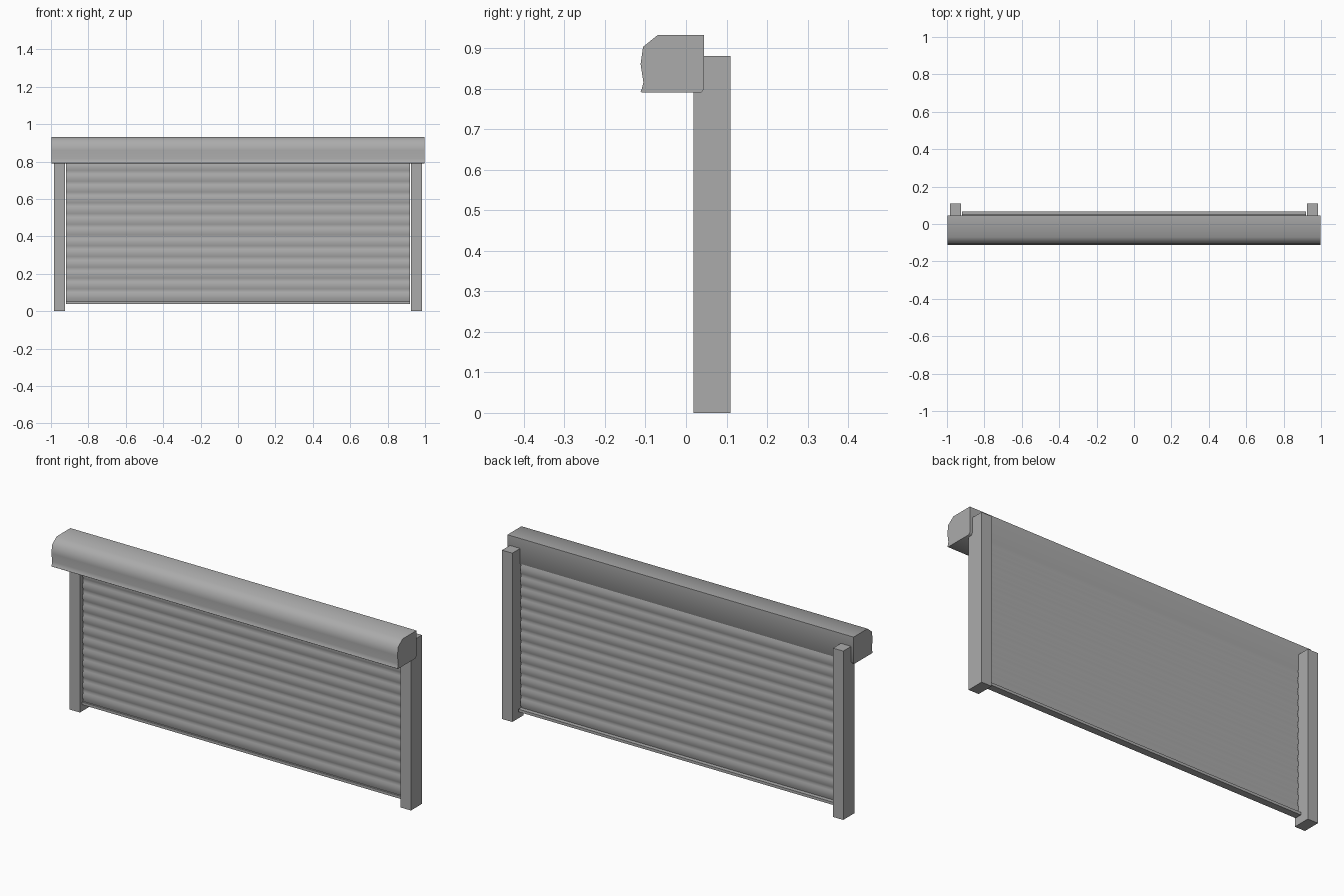
import bpy, bmesh, math

if "Cube" in bpy.data.objects:
    bpy.data.objects.remove(bpy.data.objects["Cube"])

# Mid-grey painted metal
metal = bpy.data.materials.new("grey_metal")
metal.diffuse_color = (0.41, 0.41, 0.41, 1)
metal.use_nodes = True
metal.node_tree.nodes["Principled BSDF"].inputs["Base Color"].default_value = metal.diffuse_color


def extrude_profile(name, pts, half, angle=40):
    """Sweep a closed (y, z) profile along x from -half to half."""
    bm = bmesh.new()
    face = bm.faces.new([bm.verts.new((-half, y, z)) for y, z in pts])
    ext = bmesh.ops.extrude_face_region(bm, geom=[face])
    verts = [g for g in ext["geom"] if isinstance(g, bmesh.types.BMVert)]
    bmesh.ops.translate(bm, verts=verts, vec=(2 * half, 0, 0))
    bmesh.ops.recalc_face_normals(bm, faces=bm.faces)
    me = bpy.data.meshes.new(name)
    bm.to_mesh(me)
    bm.free()
    ob = bpy.data.objects.new(name, me)
    bpy.context.collection.objects.link(ob)
    bpy.ops.object.select_all(action='DESELECT')
    ob.select_set(True)
    bpy.context.view_layer.objects.active = ob
    bpy.ops.object.shade_smooth_by_angle(angle=math.radians(angle))
    me.materials.append(metal)
    return ob


def box(name, lo, hi):
    bpy.ops.mesh.primitive_cube_add(size=1, location=[(a + b) / 2 for a, b in zip(lo, hi)])
    ob = bpy.context.object
    ob.name = name
    ob.scale = [b - a for a, b in zip(lo, hi)]
    ob.data.materials.append(metal)
    return ob


# Roller housing with rounded front and softened lower edges
extrude_profile("roller_housing", [
    (0.045, 0.80), (0.045, 0.932), (-0.07, 0.932), (-0.106, 0.903),
    (-0.112, 0.86), (-0.105, 0.815), (-0.109, 0.80), (-0.112, 0.793),
    (-0.108, 0.79), (0.038, 0.79)], 0.998, 62)

# Side guide rails
for side, s in (("left", -1), ("right", 1)):
    xs = sorted((s * 0.925, s * 0.984))
    box(side + "_rail", (xs[0], 0.019, 0), (xs[1], 0.11, 0.88))

# Curtain of gently bowed slats
count, z0, z1 = 13, 0.052, 0.80
pitch, steps = (z1 - z0) / count, 6
front, back = [], []
for i in range(count * steps + 1):
    bulge = 0.003 + 0.005 * math.sin(math.pi * (i % steps) / steps)
    z = z0 + pitch * i / steps
    front.append((0.042 - bulge, z))
    back.append((0.042 + bulge, z))
extrude_profile("slat_curtain", front + back[::-1], 0.92, 70)

# Bottom bar of the curtain
box("bottom_bar", (-0.92, 0.03, 0.038), (0.92, 0.067, 0.052))
